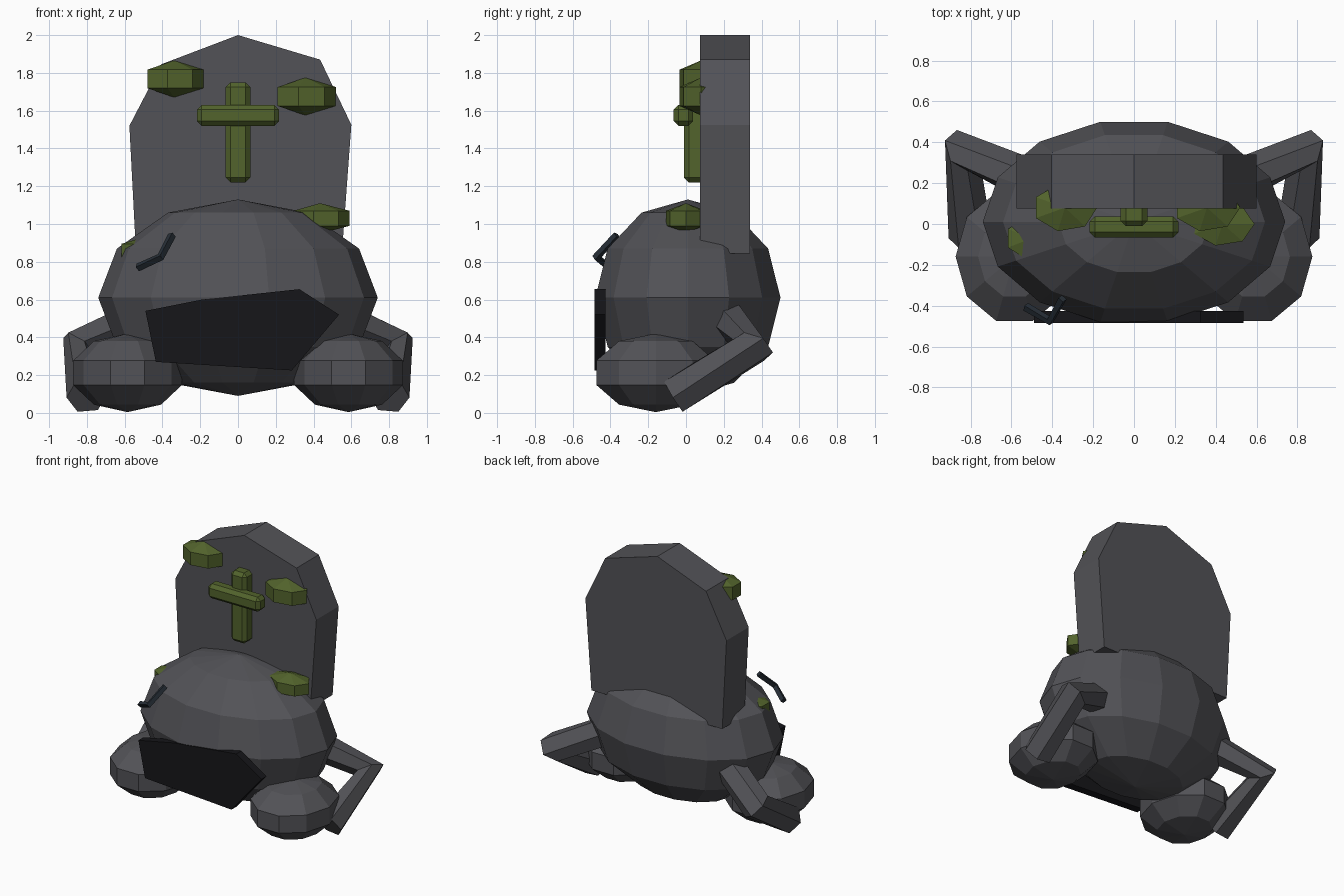
import bpy, bmesh
from math import sin, cos, pi
from mathutils import Vector

if "Cube" in bpy.data.objects:
    bpy.data.objects.remove(bpy.data.objects["Cube"])


def material(name, rgb):
    m = bpy.data.materials.new(name)
    m.diffuse_color = (*rgb, 1)
    m.use_nodes = True
    m.node_tree.nodes["Principled BSDF"].inputs["Base Color"].default_value = m.diffuse_color
    return m


STONE = material("stone", (0.085, 0.085, 0.095))
MOSS = material("moss", (0.085, 0.125, 0.025))
BLACK = material("black", (0.008, 0.008, 0.01))
CRACK = material("crack", (0.02, 0.028, 0.038))


def finish(name, bm, mat):
    bmesh.ops.recalc_face_normals(bm, faces=bm.faces)
    me = bpy.data.meshes.new(name)
    bm.to_mesh(me)
    bm.free()
    me.materials.append(mat)
    ob = bpy.data.objects.new(name, me)
    bpy.context.collection.objects.link(ob)
    return ob


def loft(bm, rings):
    for a, b in zip(rings, rings[1:]):
        n = len(a)
        for i in range(n):
            j = (i + 1) % n
            bm.faces.new((a[i], a[j], b[j], b[i]))


def blob(name, c, r, segs, rows, mat):
    """Faceted ellipsoid, first meridian on +x."""
    bm = bmesh.new()
    c = Vector(c)

    def pt(phi, th):
        return bm.verts.new(c + Vector((r[0] * sin(phi) * cos(th), r[1] * sin(phi) * sin(th), r[2] * cos(phi))))
    rings = [[pt(pi * k / rows, 2 * pi * i / segs) for i in range(segs)] for k in range(1, rows)]
    loft(bm, rings)
    for ring, phi in ((rings[0], 0), (rings[-1], pi)):
        pole = pt(phi, 0)
        for i in range(segs):
            bm.faces.new((ring[i], ring[(i + 1) % segs], pole))
    return finish(name, bm, mat)


def slab(name, outline, y0, y1, mat):
    """Front outline (x, z) extruded along y."""
    bm = bmesh.new()
    rings = [[bm.verts.new((x, y, z)) for x, z in outline] for y in (y0, y1)]
    loft(bm, rings)
    for ring in rings:
        bm.faces.new(ring)
    return finish(name, bm, mat)


def tube(name, path, radius, sides, mat):
    """Faceted tube with bisected corners and flat caps."""
    bm = bmesh.new()
    p = [Vector(q) for q in path]
    d = [(b - a).normalized() for a, b in zip(p, p[1:])]
    binormal = d[0].cross(d[1]).normalized()
    tangents = [d[0], (d[0] + d[1]).normalized(), d[1]]
    rings = []
    for q, t in zip(p, tangents):
        side = t.cross(binormal)
        ring = []
        for i in range(sides):
            a = 2 * pi * (i + (0.5 if sides == 4 else 0)) / sides
            ring.append(bm.verts.new(q + radius * (cos(a) * binormal + sin(a) * side)))
        rings.append(ring)
    loft(bm, rings)
    bm.faces.new(rings[0])
    bm.faces.new(rings[-1])
    return finish(name, bm, mat)


def bar(name, lo, hi, bevel, mat):
    bm = bmesh.new()
    bmesh.ops.create_cube(bm, size=1)
    for v in bm.verts:
        v.co = Vector([(a + b) / 2 + k * (b - a) for a, b, k in zip(lo, hi, v.co)])
    bmesh.ops.bevel(bm, geom=bm.edges[:], offset=bevel, segments=1, affect='EDGES')
    return finish(name, bm, mat)


# Rounded body and gravestone on its back
blob("body", (0, 0.01, 0.61), (0.74, 0.503, 0.52), 14, 6, STONE)
slab("gravestone", [(-0.54, 0.845), (0.55, 0.845), (0.6, 1.525), (0.435, 1.87),
                    (0, 2.0), (-0.405, 1.846), (-0.575, 1.52)], 0.075, 0.34, STONE)

# Cross on the stone
bar("cross_upright", (-0.065, -0.01, 1.22), (0.065, 0.1, 1.75), 0.025, MOSS)
bar("cross_arm", (-0.217, -0.065, 1.52), (0.217, 0.037, 1.63), 0.025, MOSS)

# Moss clumps
for i, (c, r) in enumerate([
        ((-0.338, 0.08, 1.768), (0.182, 0.136, 0.098)),
        ((0.357, 0.08, 1.675), (0.188, 0.136, 0.1)),
        ((0.434, 0.0, 1.03), (0.18, 0.125, 0.08)),
        ((-0.50, -0.07, 0.86), (0.15, 0.12, 0.07))]):
    blob(f"moss_{i + 1}", c, r, 7, 3, MOSS)

# Jagged mouth plate and crack above it
slab("mouth", [(-0.49, 0.54), (-0.19, 0.60), (0.325, 0.655), (0.535, 0.52),
               (0.285, 0.225), (-0.435, 0.27)], -0.485, -0.425, BLACK)
tube("crack_mark", [(-0.35, -0.365, 0.94), (-0.41, -0.475, 0.825), (-0.53, -0.405, 0.77)],
     0.022, 4, CRACK)

# Feet and bent arms, mirrored
for s, side in ((-1, "left"), (1, "right")):
    blob(f"foot_{side}", (s * 0.585, -0.16, 0.212), (0.303, 0.348, 0.208), 10, 5, STONE)
    tube(f"arm_{side}", [(s * 0.48, 0.2, 0.52), (s * 0.84, 0.36, 0.35), (s * 0.80, -0.065, 0.09)],
         0.108, 6, STONE)
